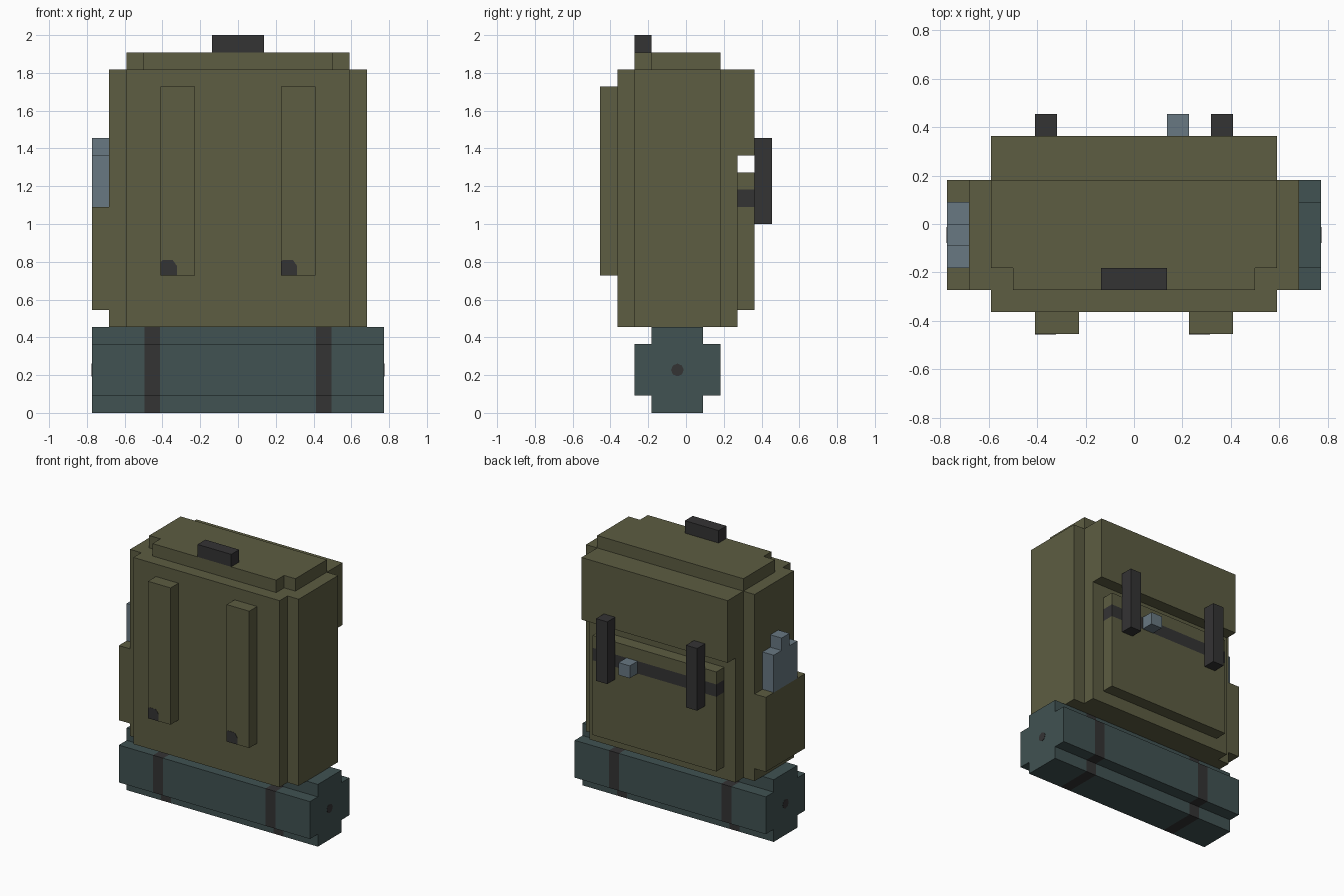
import bpy, bmesh
from math import pi
from mathutils import Matrix, Vector

cube = bpy.data.objects.get("Cube")
if cube:
    bpy.data.objects.remove(cube, do_unlink=True)

U = 1 / 11      # one block of the model
PLATE = 0.02    # thickness of painted plates, in blocks


def material(name, rgb):
    mat = bpy.data.materials.new(name)
    mat.use_nodes = True
    mat.diffuse_color = (*rgb, 1)
    mat.node_tree.nodes["Principled BSDF"].inputs["Base Color"].default_value = (*rgb, 1)
    return mat


OLIVE = material("olive canvas", (0.109, 0.109, 0.054))
DARK = material("dark leather", (0.034, 0.033, 0.034))
TEAL = material("teal cloth", (0.052, 0.084, 0.084))
STEEL = material("blue grey metal", (0.138, 0.188, 0.223))


def finish(name, bm, *mats):
    bmesh.ops.recalc_face_normals(bm, faces=bm.faces)
    bmesh.ops.scale(bm, vec=(U, U, U), verts=bm.verts)
    mesh = bpy.data.meshes.new(name)
    bm.to_mesh(mesh)
    bm.free()
    for mat in mats:
        mesh.materials.append(mat)
    obj = bpy.data.objects.new(name, mesh)
    bpy.context.collection.objects.link(obj)
    return obj


def prism(points, direction):
    """Extrude a closed outline along a direction."""
    bm = bmesh.new()
    face = bm.faces.new([bm.verts.new(p) for p in points])
    result = bmesh.ops.extrude_face_region(bm, geom=[face])
    verts = [v for v in result["geom"] if isinstance(v, bmesh.types.BMVert)]
    bmesh.ops.translate(bm, verts=verts, vec=direction)
    return bm


def block(x, y, z):
    x0, x1 = x
    y0, y1 = y
    outline = [(x0, y0, z[0]), (x1, y0, z[0]), (x1, y1, z[0]), (x0, y1, z[0])]
    return prism(outline, (0, 0, z[1] - z[0]))


def box(name, x, y, z, mat):
    return finish(name, block(x, y, z), mat)


def paint_band(bm, axis, low, high):
    """Cut two loops around an axis and paint the faces between them."""
    normal = Vector((0, 0, 0))
    normal[axis] = 1
    for cut in (low, high):
        geom = bm.verts[:] + bm.edges[:] + bm.faces[:]
        bmesh.ops.bisect_plane(bm, geom=geom, plane_co=normal * cut, plane_no=normal)
    for face in bm.faces:
        if low < face.calc_center_median()[axis] < high:
            face.material_index = 1


def mirrored(half):
    return half + [(-x, y) for x, y in reversed(half)]


# Main bag and stepped lid
bag = mirrored([(6.5, -4), (6.5, -3), (7.5, -3), (7.5, 2), (6.5, 2), (6.5, 3)])
finish("bag_body", prism([(x, y, 5) for x, y in bag], (0, 0, 15)), OLIVE)
lid = mirrored([(5.5, -3), (5.5, -2), (6.5, -2), (6.5, 2)])
finish("bag_lid", prism([(x, y, 20) for x, y in lid], (0, 0, 1)), OLIVE)
box("carry_handle", (-1.5, 1.5), (-3, -2), (21, 22), DARK)
box("rear_flap", (-6.5, 6.5), (3, 4), (15, 20), OLIVE)

# Rear pocket with its painted belt
pocket = block((-5.5, 5.5), (3, 4), (6, 14))
paint_band(pocket, 2, 12, 13)
finish("rear_pocket", pocket, OLIVE, DARK)
box("belt_buckle", (1.5, 2.5), (4, 5), (12, 13), STEEL)

# Flap straps, shoulder straps and their end patches
for side, x in (("right", -4), ("left", 4)):
    box(side + "_flap_strap", (x - 0.5, x + 0.5), (4, 5), (11, 16), DARK)
for side, x in (("right", -4.5), ("left", 2.5)):
    box(side + "_shoulder_strap", (x, x + 2), (-5, -4), (8, 19), OLIVE)
    patch = [(0, 0), (0.95, 0), (0.95, 0.55), (0.7, 0.9), (0.1, 0.9), (0, 0.8)]
    outline = [(x + px, -5, 8 + pz) for px, pz in patch]
    finish(side + "_strap_patch", prism(outline, (0, -PLATE, 0)), DARK)

# Side pocket and bottle
box("side_pocket", (-8.5, -7.5), (-3, 2), (6, 12), OLIVE)
box("bottle", (-8.5, -7.5), (-2, 1), (12, 15), STEEL)
box("bottle_cap", (-8.5, -7.5), (-1, 0), (15, 16), STEEL)

# Bedroll with painted straps
roll = [(-2, 0), (1, 0), (1, 1), (2, 1), (2, 4), (1, 4),
        (1, 5), (-2, 5), (-2, 4), (-3, 4), (-3, 1), (-2, 1)]
bedroll = prism([(-8.5, y, z) for y, z in roll], (17, 0, 0))
paint_band(bedroll, 0, -5.45, -4.55)
paint_band(bedroll, 0, 4.55, 5.45)
finish("bedroll", bedroll, TEAL, DARK)

# Dark centre spot on each end of the bedroll
for side, x in (("right", -8.5), ("left", 8.5)):
    spot = bmesh.new()
    place = Matrix.Translation((x, -0.5, 2.5)) @ Matrix.Rotation(pi / 2, 4, "Y")
    bmesh.ops.create_cone(spot, cap_ends=True, segments=8, radius1=0.37,
                          radius2=0.37, depth=2 * PLATE, matrix=place)
    finish(side + "_roll_spot", spot, DARK)
